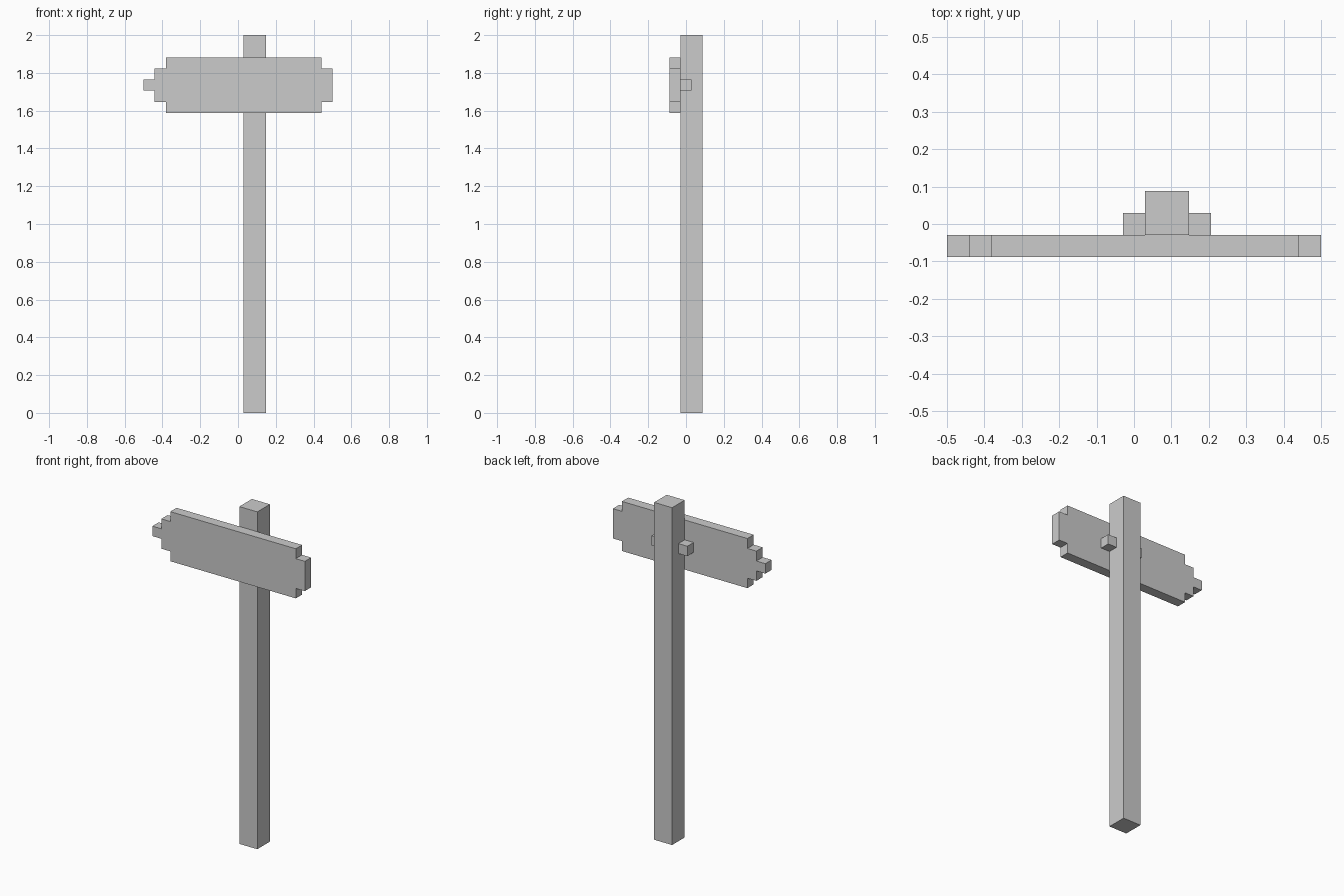
import bpy
import bmesh

if "Cube" in bpy.data.objects:
    bpy.data.objects.remove(bpy.data.objects["Cube"])

U = 2 / 34  # one block of the grid the model is built on


def finish(name, bm):
    bmesh.ops.recalc_face_normals(bm, faces=bm.faces)
    mesh = bpy.data.meshes.new(name)
    bm.to_mesh(mesh)
    bm.free()
    obj = bpy.data.objects.new(name, mesh)
    bpy.context.collection.objects.link(obj)
    return obj


def box(name, lo, hi):
    """Box between two corners given in blocks."""
    bm = bmesh.new()
    bmesh.ops.create_cube(bm, size=1)
    for v in bm.verts:
        v.co = [(a + (b - a) * (c + 0.5)) * U for a, b, c in zip(lo, hi, v.co)]
    return finish(name, bm)


def plank(name, upper, mid_z, y0, y1):
    """Extrude an outline whose lower half mirrors the upper half (in blocks)."""
    outline = upper + [(x, -z) for x, z in reversed(upper)]
    bm = bmesh.new()
    face = bm.faces.new([bm.verts.new((x * U, y0 * U, (mid_z + z) * U)) for x, z in outline])
    ext = bmesh.ops.extrude_face_region(bm, geom=[face])["geom"]
    bmesh.ops.translate(bm, vec=(0, (y1 - y0) * U, 0),
                        verts=[g for g in ext if isinstance(g, bmesh.types.BMVert)])
    return finish(name, bm)


# Upright post
box("post", (0.5, -0.5, 0), (2.5, 1.5, 34))

# Sign board: stepped arrow point on the left, notched corners on the right
plank("sign_board",
      [(-8.5, 0.5), (-7.5, 0.5), (-7.5, 1.5), (-6.5, 1.5), (-6.5, 2.5),
       (7.5, 2.5), (7.5, 1.5), (8.5, 1.5)],
      29.5, -1.5, -0.5)

# Small pegs on either side of the post, behind the board
for side, x in (("left", -0.5), ("right", 2.5)):
    box(f"{side}_peg", (x, -0.5, 29), (x + 1, 0.5, 30))
